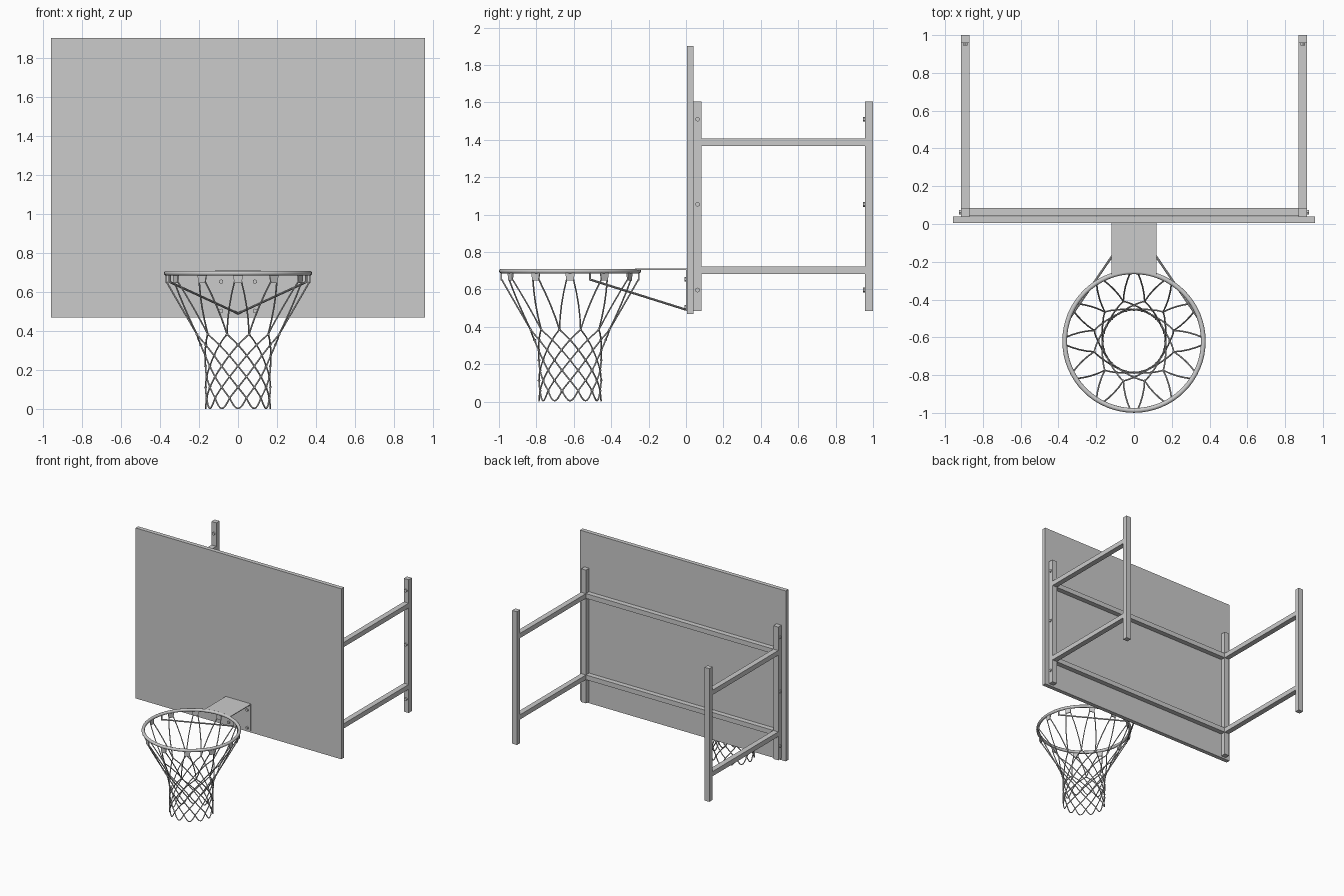
import bpy, bmesh, math
from math import sin, cos, pi, radians
from mathutils import Vector, Matrix

if "Cube" in bpy.data.objects:
    bpy.data.objects.remove(bpy.data.objects["Cube"])

RIM_Y, RIM_Z, RIM_R, TUBE = -0.62, 0.698, 0.367, 0.0125


def finish(name, bm, smooth=False):
    bmesh.ops.recalc_face_normals(bm, faces=bm.faces)
    me = bpy.data.meshes.new(name)
    bm.to_mesh(me)
    bm.free()
    if smooth:
        for p in me.polygons:
            p.use_smooth = True
    ob = bpy.data.objects.new(name, me)
    bpy.context.collection.objects.link(ob)
    return ob


def add_box(bm, x0, x1, y0, y1, z0, z1):
    m = (Matrix.Translation(((x0 + x1) / 2, (y0 + y1) / 2, (z0 + z1) / 2))
         @ Matrix.Diagonal((x1 - x0, y1 - y0, z1 - z0, 1)))
    bmesh.ops.create_cube(bm, size=1, matrix=m)


def add_cyl(bm, a, b, r, seg=8):
    a, b = Vector(a), Vector(b)
    d = b - a
    m = Matrix.Translation((a + b) / 2) @ d.to_track_quat('Z', 'Y').to_matrix().to_4x4()
    bmesh.ops.create_cone(bm, cap_ends=True, segments=seg, radius1=r, radius2=r,
                          depth=d.length, matrix=m)


def box(name, *dims):
    bm = bmesh.new()
    add_box(bm, *dims)
    return finish(name, bm)


def on_rim(angle, r, z):
    return Vector((r * sin(angle), RIM_Y - r * cos(angle), z))


# Backboard
box("backboard", -0.957, 0.957, 0.006, 0.041, 0.47, 1.903)

# Wall frame: square posts, arms and cross bars
BARS = ((0.684, 0.724), (1.368, 1.408))
for s, side in ((-1, "left"), (1, "right")):
    x0, x1 = sorted((s * 0.872, s * 0.917))
    box(side + "_front_post", x0, x1, 0.041, 0.084, 0.485, 1.605)
    box(side + "_wall_post", x0, x1, 0.957, 1.0, 0.485, 1.605)
    for i, (z0, z1) in enumerate(BARS):
        box(f"{side}_arm_{i}", x0, x1, 0.084, 0.957, z0, z1)
    # Hex bolts on the posts
    bm = bmesh.new()
    for z in (0.597, 1.055, 1.51):
        add_cyl(bm, (s * 0.915, 0.062, z), (s * 0.926, 0.062, z), 0.013, 6)
        add_cyl(bm, (s * 0.894, 0.958, z), (s * 0.894, 0.946, z), 0.013, 6)
    finish(side + "_post_bolts", bm)
for i, (z0, z1) in enumerate(BARS):
    box(f"cross_bar_{i}", -0.872, 0.872, 0.042, 0.084, z0, z1)

# Rim
bpy.ops.mesh.primitive_torus_add(major_segments=64, minor_segments=12, major_radius=RIM_R,
                                 minor_radius=TUBE, location=(0, RIM_Y, RIM_Z))
bpy.context.object.name = "rim"
bpy.ops.object.shade_smooth()

# Bracket: top sheet with a curved front edge, plus the sheet on the board
bm = bmesh.new()
edge = [on_rim(pi - math.asin(x / RIM_R), RIM_R, 0.705)
        for x in (0.118 * (1 - k / 5) for k in range(11))]
pts = [Vector((-0.118, 0.006, 0.705)), Vector((0.118, 0.006, 0.705))] + edge
face = bm.faces.new([bm.verts.new(p) for p in pts])
ext = bmesh.ops.extrude_face_region(bm, geom=[face])
bmesh.ops.translate(bm, vec=(0, 0, 0.006),
                    verts=[v for v in ext["geom"] if isinstance(v, bmesh.types.BMVert)])
add_box(bm, -0.118, 0.118, 0.0, 0.006, 0.485, 0.711)
finish("rim_bracket", bm)

bm = bmesh.new()
for x in (-0.086, 0.086):
    for z in (0.505, 0.655):
        add_cyl(bm, (x, 0.001, z), (x, -0.009, z), 0.012, 6)
finish("bracket_bolts", bm)

# Support rods from the bracket up to the rim
for s, side in ((-1, "left"), (1, "right")):
    bm = bmesh.new()
    end = Vector((s * 0.35, -0.513, 0.653))
    add_cyl(bm, (0, 0, 0.492), end, 0.006)
    add_cyl(bm, end - Vector((0, 0, 0.005)), end + Vector((0, 0, 0.04)), 0.006)
    finish(side + "_support_rod", bm)

# Net hooks: tapered tabs below the rim
bm = bmesh.new()
for k in range(12):
    a = k * pi / 6
    t = Vector((cos(a), sin(a), 0))
    rings = []
    for r in (RIM_R - 0.004, RIM_R + 0.004):
        rings.append([bm.verts.new(on_rim(a, r, z) + t * w) for w, z in
                      ((-0.026, 0.69), (0.026, 0.69), (0.019, 0.648), (-0.019, 0.648))])
    bm.faces.new(rings[0])
    bm.faces.new(rings[1])
    for i in range(4):
        j = (i + 1) % 4
        bm.faces.new((rings[0][i], rings[0][j], rings[1][j], rings[1][i]))
finish("net_hooks", bm)

# Net: 12 strands winding each way, crossing in a diamond mesh
LEVELS = 8
zs = [0.655] + [0.385 - (0.38 / (LEVELS - 1)) * i for i in range(LEVELS)]
rs = [RIM_R, 0.218, 0.19, 0.173] + [0.166] * (LEVELS - 3)
cu = bpy.data.curves.new("net", 'CURVE')
cu.dimensions = '3D'
cu.bevel_depth = 0.0042
cu.bevel_resolution = 1
cu.use_fill_caps = True
for k in range(12):
    for s in (-1, 1):
        path = []
        for i in range(LEVELS):
            n = 4
            for j in range(n + (i == LEVELS - 1)):
                t = j / n
                a0 = 2.8 if i == 0 else 15 * i
                ang = radians(30 * k + s * (a0 + (15 * (i + 1) - a0) * t))
                # the last step rounds off into the bottom loop
                tz = sin(t * pi / 2) if i == LEVELS - 1 else t
                path.append(on_rim(ang, rs[i] + (rs[i + 1] - rs[i]) * t,
                                   zs[i] + (zs[i + 1] - zs[i]) * tz))
        sp = cu.splines.new('POLY')
        sp.points.add(len(path) - 1)
        for p, q in zip(sp.points, path):
            p.co = (*q, 1)
net = bpy.data.objects.new("net", cu)
bpy.context.collection.objects.link(net)
bpy.ops.object.select_all(action='DESELECT')
net.select_set(True)
bpy.context.view_layer.objects.active = net
bpy.ops.object.convert(target='MESH')
bpy.ops.object.shade_smooth_by_angle()

# Knots where the strands cross
bm = bmesh.new()
for i in range(1, LEVELS):
    for k in range(12):
        p = on_rim(radians(30 * k + 15 * i), rs[i], zs[i])
        bmesh.ops.create_icosphere(bm, subdivisions=1, radius=0.008,
                                   matrix=Matrix.Translation(p))
finish("net_knots", bm, smooth=True)
